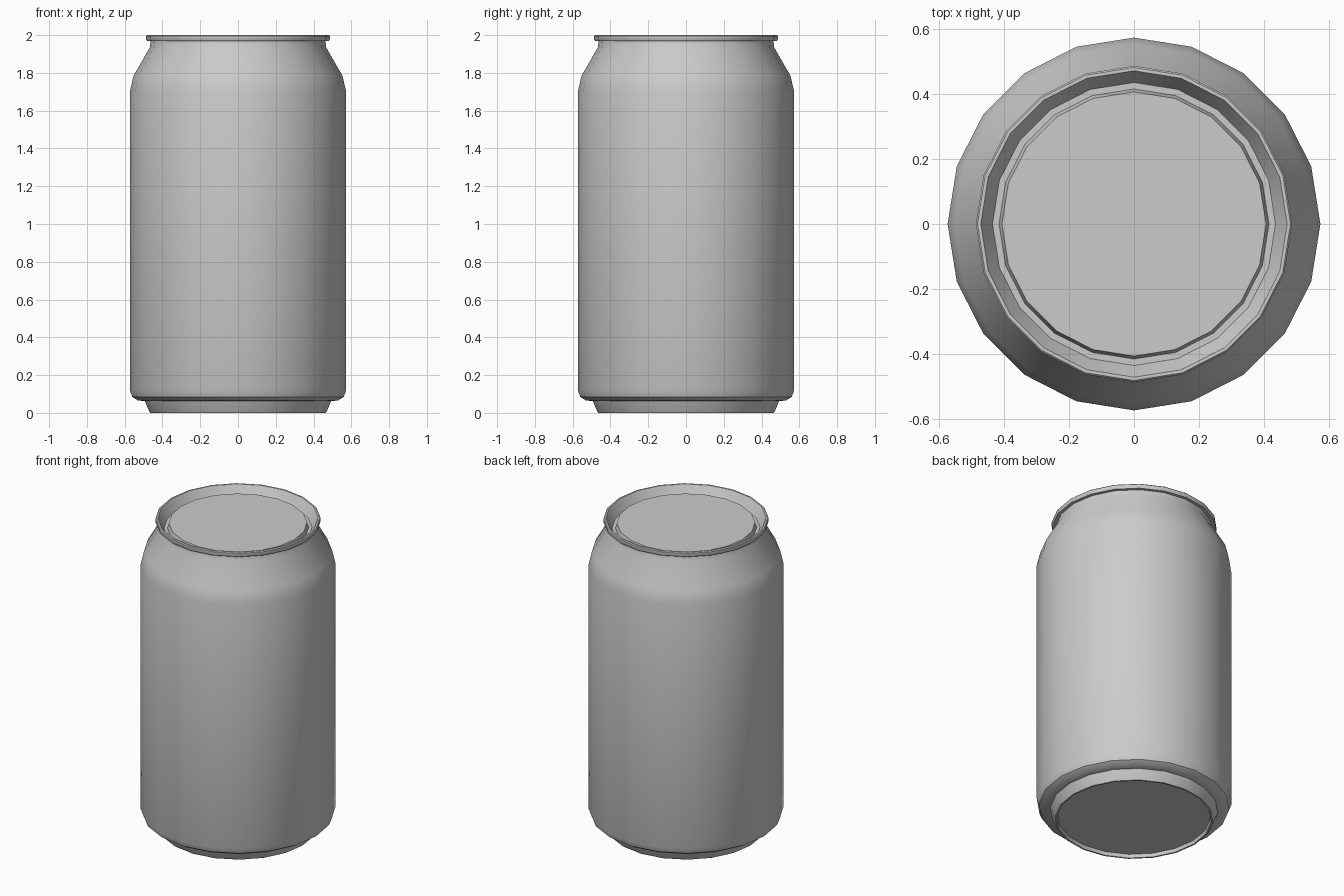
import bpy
import bmesh
import math

SIDES = 20

cube = bpy.data.objects.get("Cube")
if cube:
    bpy.data.objects.remove(cube, do_unlink=True)

metal = bpy.data.materials.new("plain grey metal")
metal.use_nodes = True
GREY = (0.6, 0.6, 0.6, 1.0)
metal.diffuse_color = GREY
metal.node_tree.nodes["Principled BSDF"].inputs["Base Color"].default_value = GREY


def lathe(name, profile):
    """Turn a profile of (radius, height) points around z."""
    bm = bmesh.new()
    verts = [bm.verts.new((r, 0, z)) for r, z in profile]
    edges = [bm.edges.new(pair) for pair in zip(verts, verts[1:])]
    bmesh.ops.spin(bm, geom=verts + edges, cent=(0, 0, 0), axis=(0, 0, 1),
                   angle=math.tau, steps=SIDES, use_merge=False)
    bmesh.ops.remove_doubles(bm, verts=bm.verts[:], dist=0.0005)
    # Join each fan around the axis into one flat panel
    hubs = [v for v in bm.verts if math.hypot(v.co.x, v.co.y) < 0.001]
    bmesh.ops.dissolve_verts(bm, verts=hubs)
    # Profiles run from bottom to top, so the first wall tells which way is out
    bm.normal_update()
    side = max(bm.faces, key=lambda f: f.calc_center_median().xy.length)
    if side.normal.xy.dot(side.calc_center_median().xy) < 0:
        bmesh.ops.reverse_faces(bm, faces=bm.faces[:])
    mesh = bpy.data.meshes.new(name)
    bm.to_mesh(mesh)
    bm.free()
    obj = bpy.data.objects.new(name, mesh)
    bpy.context.collection.objects.link(obj)
    mesh.materials.append(metal)
    bpy.ops.object.select_all(action='DESELECT')
    obj.select_set(True)
    bpy.context.view_layer.objects.active = obj
    bpy.ops.object.shade_smooth_by_angle(angle=math.radians(35))
    return obj


# Recessed base panel, foot ring, straight wall, shoulder and neck
lathe("can_body", [
    (0, 0.022), (0.45, 0.022), (0.455, 0), (0.465, 0), (0.472, 0.012),
    (0.493, 0.062), (0.53, 0.066), (0.56, 0.085), (0.573, 0.12),
    (0.573, 1.70), (0.553, 1.785), (0.467, 1.935), (0.463, 1.97),
])

# Rolled rim, sloping inner wall, groove and raised lid panel
lathe("can_lid", [
    (0.463, 1.97), (0.482, 1.97), (0.486, 1.977), (0.486, 1.995),
    (0.481, 2.0), (0.471, 2.0), (0.435, 1.935), (0.415, 1.935),
    (0.406, 1.968), (0, 1.968),
])
